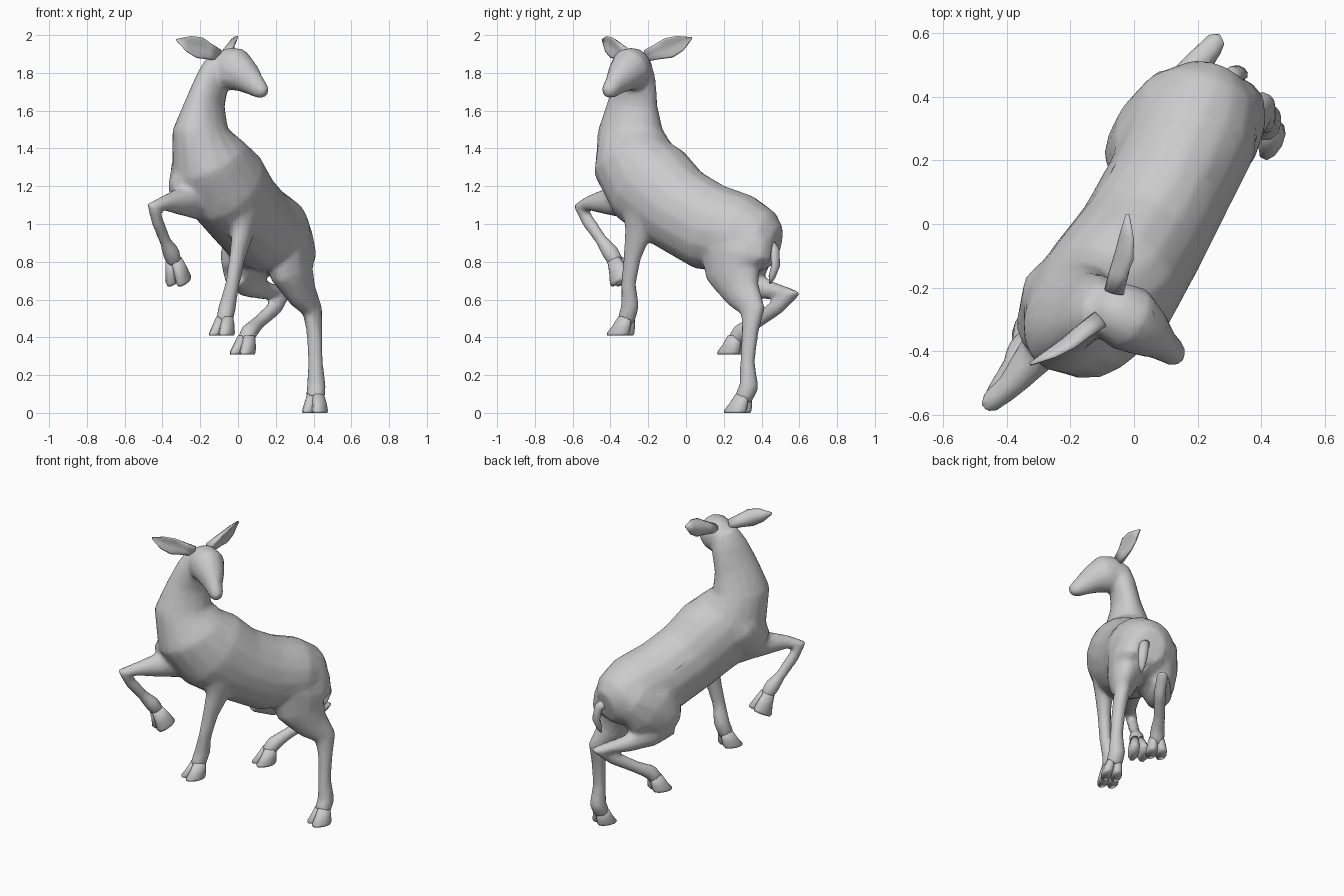
import bpy, bmesh, math
from mathutils import Vector

SIDE = Vector((0.89, -0.46, 0))     # the animal's left
AHEAD = Vector((-0.46, -0.89, 0))   # the way the body points


def loft(bm, rings, side=SIDE, n=12, axis=None, cup=0.0):
    """Skin through rings (x, y, z, half width, half depth)."""
    pts = [Vector(r[:3]) for r in rings]
    loops = []
    for i, r in enumerate(rings):
        t = Vector((0, 0, 0))
        if i > 0:
            t += (pts[i] - pts[i - 1]).normalized()
        if i < len(pts) - 1:
            t += (pts[i + 1] - pts[i]).normalized()
        t = Vector(axis).normalized() if axis else t.normalized()
        a = (side - t * side.dot(t)).normalized()
        b = t.cross(a)
        loop = []
        for k in range(n):
            c, s = math.cos(math.tau * k / n), math.sin(math.tau * k / n)
            loop.append(bm.verts.new(pts[i] + a * r[3] * c + b * (r[4] * s + cup * r[3] * c * c)))
        loops.append(loop)
    for p, q in zip(loops, loops[1:]):
        for k in range(n):
            bm.faces.new((p[k], p[(k + 1) % n], q[(k + 1) % n], q[k]))
    bm.faces.new(loops[0][::-1])
    bm.faces.new(loops[-1])


def finish(bm, name):
    bmesh.ops.recalc_face_normals(bm, faces=bm.faces)
    mesh = bpy.data.meshes.new(name)
    bm.to_mesh(mesh)
    bm.free()
    for p in mesh.polygons:
        p.use_smooth = True
    ob = bpy.data.objects.new(name, mesh)
    bpy.context.collection.objects.link(ob)
    return ob


skin = bmesh.new()

# torso and neck
loft(skin, [
    (0.26, 0.475, 0.88, 0.09, 0.11),
    (0.235, 0.41, 0.90, 0.17, 0.175),
    (0.19, 0.29, 0.945, 0.205, 0.215),
    (0.11, 0.12, 0.985, 0.20, 0.235),
    (0.02, -0.05, 1.085, 0.205, 0.235),
    (-0.07, -0.19, 1.21, 0.22, 0.255),
    (-0.155, -0.28, 1.34, 0.205, 0.225),
    (-0.20, -0.295, 1.50, 0.14, 0.18),
    (-0.17, -0.28, 1.65, 0.09, 0.14),
    (-0.13, -0.265, 1.78, 0.077, 0.115),
    (-0.10, -0.26, 1.87, 0.06, 0.08)], n=16)

# head, turned to the animal's left
loft(skin, [
    (-0.12, -0.235, 1.87, 0.05, 0.05),
    (-0.08, -0.26, 1.845, 0.09, 0.10),
    (-0.02, -0.295, 1.82, 0.11, 0.12),
    (0.04, -0.34, 1.78, 0.085, 0.09),
    (0.09, -0.38, 1.735, 0.052, 0.063),
    (0.125, -0.405, 1.705, 0.045, 0.048),
    (0.15, -0.42, 1.69, 0.028, 0.03)], side=Vector((0.5, 0.85, 0)))

# shoulder mass of the raised foreleg
loft(skin, [
    (-0.18, -0.12, 1.40, 0.06, 0.08),
    (-0.225, -0.22, 1.29, 0.13, 0.14),
    (-0.25, -0.31, 1.17, 0.12, 0.14),
    (-0.25, -0.35, 1.09, 0.06, 0.07)])

# four legs: raised fore, standing fore, standing hind, raised hind
loft(skin, [
    (-0.19, -0.25, 1.15, 0.10, 0.14),
    (-0.29, -0.39, 1.12, 0.07, 0.08),
    (-0.39, -0.51, 1.11, 0.043, 0.042),
    (-0.45, -0.56, 1.09, 0.036, 0.042),
    (-0.425, -0.515, 1.01, 0.033, 0.038),
    (-0.385, -0.445, 0.91, 0.032, 0.034),
    (-0.355, -0.40, 0.85, 0.048, 0.048),
    (-0.335, -0.365, 0.79, 0.042, 0.042)])
loft(skin, [
    (0.045, -0.20, 1.24, 0.08, 0.12),
    (0.05, -0.23, 1.10, 0.075, 0.12),
    (0.025, -0.255, 0.95, 0.053, 0.075),
    (-0.005, -0.285, 0.82, 0.041, 0.05),
    (-0.03, -0.305, 0.68, 0.037, 0.042),
    (-0.055, -0.295, 0.57, 0.046, 0.05),
    (-0.075, -0.32, 0.48, 0.048, 0.048)])
loft(skin, [
    (0.27, 0.32, 0.98, 0.11, 0.17),
    (0.275, 0.26, 0.85, 0.12, 0.215),
    (0.285, 0.25, 0.74, 0.10, 0.16),
    (0.34, 0.30, 0.63, 0.068, 0.105),
    (0.395, 0.355, 0.54, 0.048, 0.07),
    (0.405, 0.34, 0.43, 0.043, 0.046),
    (0.41, 0.325, 0.27, 0.04, 0.04),
    (0.415, 0.335, 0.14, 0.052, 0.052),
    (0.41, 0.30, 0.07, 0.053, 0.05)])
loft(skin, [
    (0.15, 0.38, 0.96, 0.13, 0.15),
    (0.065, 0.28, 0.87, 0.135, 0.21),
    (0.01, 0.22, 0.78, 0.11, 0.15),
    (-0.02, 0.18, 0.73, 0.07, 0.08)])
loft(skin, [
    (-0.01, 0.20, 0.75, 0.08, 0.09),
    (0.05, 0.31, 0.69, 0.07, 0.08),
    (0.14, 0.44, 0.65, 0.05, 0.052),
    (0.255, 0.57, 0.63, 0.037, 0.045),
    (0.20, 0.48, 0.56, 0.038, 0.044),
    (0.11, 0.37, 0.48, 0.037, 0.038),
    (0.06, 0.29, 0.43, 0.047, 0.047),
    (0.035, 0.255, 0.37, 0.048, 0.045)])

# one continuous hide
hide = finish(skin, "body")
m = hide.modifiers.new("merge", 'REMESH')
m.mode, m.voxel_size, m.use_smooth_shade = 'VOXEL', 0.013, True
m = hide.modifiers.new("soften", 'SMOOTH')
m.factor, m.iterations = 0.5, 12
m = hide.modifiers.new("simplify", 'DECIMATE')
m.ratio = 0.12


# cloven hooves: two toes each
def hoof(name, top, sole, ahead=AHEAD, level=True):
    top, sole = Vector(top), Vector(sole)
    axis = (0, 0, -1) if level else tuple(sole - top)
    bm = bmesh.new()
    for s in (-1, 1):
        rings = []
        for f, w, d, push in ((0, 0.028, 0.038, 0), (0.5, 0.034, 0.052, 0),
                              (0.88, 0.035, 0.065, 0.005), (1, 0.031, 0.06, 0.005)):
            p = top.lerp(sole, f) + SIDE * s * (0.016 + 0.015 * f) + ahead * push
            rings.append((*p, w, d))
        loft(bm, rings, n=10, axis=axis)
    return finish(bm, name)


hoof("front_hoof_left", (-0.07, -0.315, 0.51), (-0.085, -0.345, 0.41))
hoof("hind_hoof_left", (0.41, 0.305, 0.10), (0.41, 0.275, 0.0))
hoof("hind_hoof_right", (0.045, 0.265, 0.41), (0.025, 0.24, 0.31))
hoof("front_hoof_right", (-0.34, -0.375, 0.81), (-0.31, -0.325, 0.695), level=False)


# ears: thin cupped leaves
def ear(name, base, tip, width_axis, cup):
    base, tip = Vector(base), Vector(tip)
    bm = bmesh.new()
    loft(bm, [(*base.lerp(tip, f), w, d) for f, w, d in (
        (0, 0.032, 0.03), (0.25, 0.043, 0.024), (0.5, 0.057, 0.016),
        (0.75, 0.044, 0.012), (1, 0.006, 0.006))], side=Vector(width_axis), cup=cup, n=10)
    return finish(bm, name)


ear("ear_right", (-0.11, -0.30, 1.895), (-0.325, -0.44, 1.975), (0.3, 0.1, 1), -0.5)
ear("ear_left", (-0.065, -0.21, 1.895), (-0.02, 0.03, 1.985), (0.3, 0.1, 1), 0.5)

# tail
bm = bmesh.new()
loft(bm, [(0.28, 0.44, 0.90, 0.03, 0.03), (0.315, 0.47, 0.86, 0.03, 0.025),
          (0.33, 0.475, 0.78, 0.03, 0.022), (0.32, 0.455, 0.72, 0.02, 0.018),
          (0.315, 0.445, 0.685, 0.006, 0.006)], n=10)
finish(bm, "tail")
